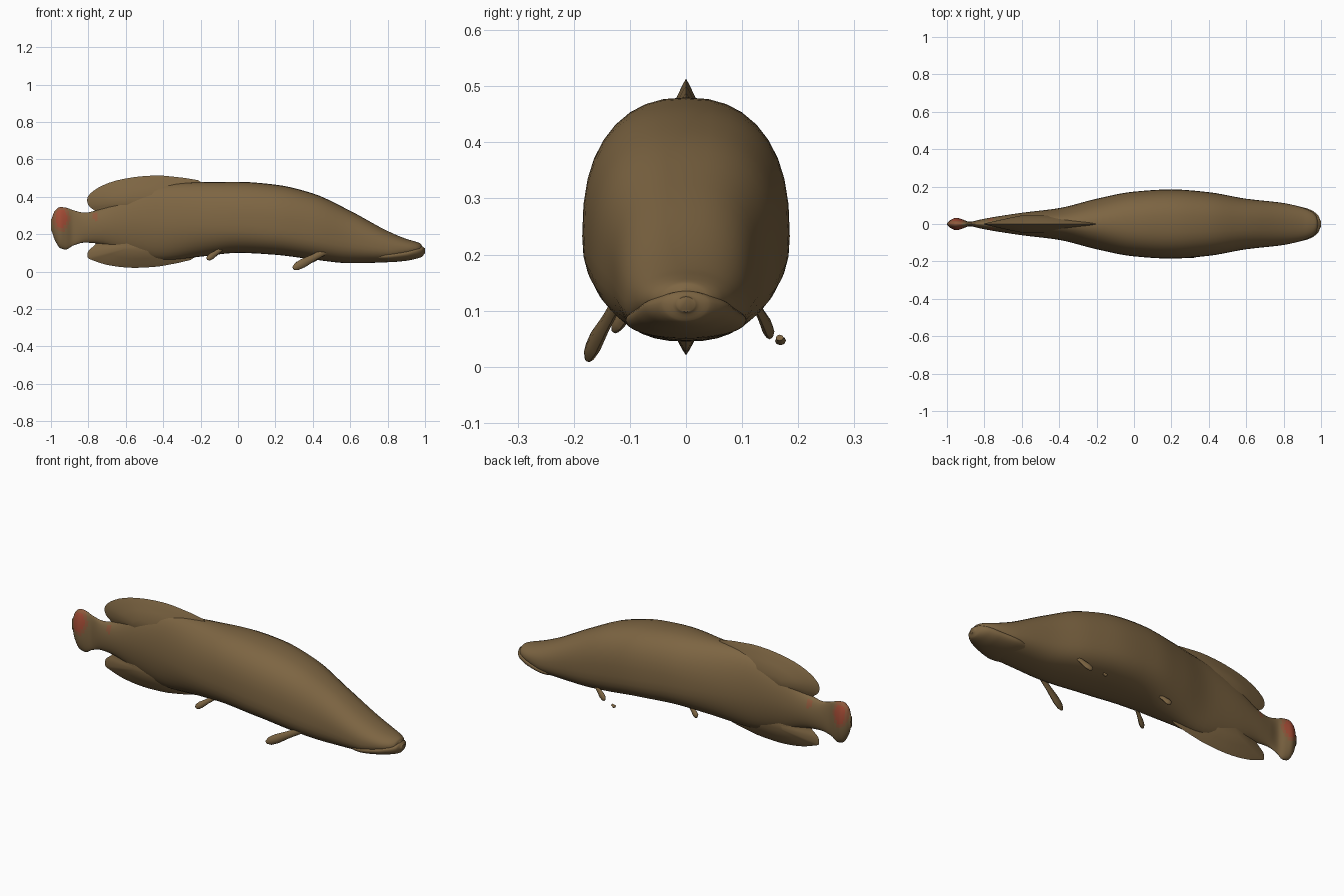
import bpy, bmesh, math
from mathutils import Vector

if "Cube" in bpy.data.objects:
    bpy.data.objects.remove(bpy.data.objects["Cube"])


def material(name, rgb):
    m = bpy.data.materials.new(name)
    m.diffuse_color = (*rgb, 1)
    m.use_nodes = True
    m.node_tree.nodes["Principled BSDF"].inputs["Base Color"].default_value = m.diffuse_color
    return m


BROWN = material("olive_brown", (0.205, 0.130, 0.055))
RED = material("brick_red", (0.36, 0.07, 0.035))
RUST = material("rust_brown", (0.27, 0.10, 0.045))


def finish(bm, name, angle=60):
    bmesh.ops.recalc_face_normals(bm, faces=bm.faces)
    me = bpy.data.meshes.new(name)
    bm.to_mesh(me)
    bm.free()
    for m in (BROWN, RED, RUST):
        me.materials.append(m)
    ob = bpy.data.objects.new(name, me)
    bpy.context.collection.objects.link(ob)
    bpy.ops.object.select_all(action='DESELECT')
    ob.select_set(True)
    bpy.context.view_layer.objects.active = ob
    bpy.ops.object.shade_smooth_by_angle(angle=math.radians(angle))
    return ob


def smooth_stations(rows, steps):
    """Cubic interpolation of station rows, without overshoot."""
    def slope(i, k):
        if i in (0, len(rows) - 1):
            return 0 if k else 1
        a, b, c = rows[i - 1], rows[i], rows[i + 1]
        d1 = (b[k] - a[k]) / (b[0] - a[0])
        d2 = (c[k] - b[k]) / (c[0] - b[0])
        return 0 if d1 * d2 <= 0 else 2 * d1 * d2 / (d1 + d2)

    out = []
    for i in range(len(rows) - 1):
        a, b = rows[i], rows[i + 1]
        h = b[0] - a[0]
        for j in range(steps):
            t = j / steps
            row = [a[0] + h * t]
            for k in range(1, len(a)):
                row.append((2*t**3 - 3*t*t + 1) * a[k] + (t**3 - 2*t*t + t) * h * slope(i, k)
                           + (3*t*t - 2*t**3) * b[k] + (t**3 - t*t) * h * slope(i + 1, k))
            out.append(row)
    return out + [list(rows[-1])]


def loft(rows, name, steps=5, sides=36, paint=None):
    """Rows hold x, bottom, top, half width, height of widest point, squareness."""
    bm = bmesh.new()
    rings = []
    for x, lo, hi, w, f, e in smooth_stations(rows, steps):
        mid = lo + (hi - lo) * f
        ring = []
        for i in range(sides):
            a = 2 * math.pi * i / sides
            c, s = math.cos(a), math.sin(a)
            y = w * math.copysign(abs(c) ** (2 / e), c)
            z = mid + (hi - mid if s > 0 else mid - lo) * math.copysign(abs(s) ** (2 / e), s)
            ring.append(bm.verts.new((x, y, z)))
        rings.append(ring)
    for r, q in zip(rings, rings[1:]):
        for i in range(sides):
            j = (i + 1) % sides
            bm.faces.new((r[i], r[j], q[j], q[i]))
    bm.faces.new(rings[0])
    bm.faces.new(rings[-1])
    if paint:
        for face in bm.faces:
            face.material_index = paint(face.calc_center_median())
    return finish(bm, name)


def pillow(outline, centre, thick, name):
    """Upright fin that thins from its centre to a sharp outline."""
    n = len(outline)
    pts = []
    for i in range(n):
        p = [Vector(outline[(i + k) % n]) for k in (-1, 0, 1, 2)]
        for t in (0, 0.33, 0.67):
            pts.append(0.5 * (2*p[1] + (p[2] - p[0]) * t + (2*p[0] - 5*p[1] + 4*p[2] - p[3]) * t*t
                              + (3*p[1] - p[0] - 3*p[2] + p[3]) * t**3))
    c = Vector(centre)
    bm = bmesh.new()
    rim = [bm.verts.new((p.x, 0, p.y)) for p in pts]
    for side in (-1, 1):
        prev = rim
        for s in (0.93, 0.8, 0.6, 0.3):
            y = side * thick * (1 - s) ** 0.9
            ring = []
            for p in pts:
                q = c + (p - c) * s
                ring.append(bm.verts.new((q.x, y, q.y)))
            for i in range(len(pts)):
                j = (i + 1) % len(pts)
                bm.faces.new((prev[i], prev[j], ring[j], ring[i]))
            prev = ring
        bm.faces.new(prev)
    return finish(bm, name)


def paddle(root, tip, wide, thick, name):
    """Small paired fin: flattened lobe running from root to tip."""
    root, tip = Vector(root), Vector(tip)
    along = (tip - root).normalized()
    flat = along.cross(Vector((0, 1, 0))).normalized()
    out = along.cross(flat)
    bm = bmesh.new()
    rings = []
    for t, s in ((0, 0.7), (0.35, 0.75), (0.7, 1), (0.9, 0.85), (1, 0.35)):
        c = root.lerp(tip, t)
        rings.append([bm.verts.new(c + flat * wide * s * math.cos(a) + out * thick * s * math.sin(a))
                      for a in (i * math.pi / 4 for i in range(8))])
    for r, q in zip(rings, rings[1:]):
        for i in range(8):
            bm.faces.new((r[i], r[(i + 1) % 8], q[(i + 1) % 8], q[i]))
    bm.faces.new(rings[0])
    bm.faces.new(rings[-1])
    return finish(bm, name)


def body_paint(p):
    """Red patch on the tail and spots just ahead of it."""
    d = math.hypot((p.x + 0.945) / 0.04, (p.z - 0.285) / 0.06)
    if d < 0.8:
        return 1
    if d < 1.15:
        return 2
    for x, z, r in ((-0.76, 0.292, 0.02), (-0.69, 0.303, 0.013)):
        if math.hypot(p.x - x, p.z - z) < r:
            return 2
    return 0


# Body with the tail fin
loft([(-1.0, 0.22, 0.28, 0.006, 0.5, 2), (-0.98, 0.17, 0.325, 0.022, 0.5, 2),
      (-0.95, 0.125, 0.345, 0.033, 0.5, 2), (-0.92, 0.118, 0.342, 0.026, 0.5, 2),
      (-0.88, 0.14, 0.328, 0.012, 0.5, 2), (-0.82, 0.155, 0.315, 0.024, 0.5, 2),
      (-0.75, 0.15, 0.33, 0.037, 0.5, 2), (-0.6, 0.10, 0.41, 0.06, 0.5, 1.9),
      (-0.4, 0.06, 0.465, 0.085, 0.47, 1.9), (-0.2, 0.08, 0.478, 0.135, 0.43, 2.1),
      (0.0, 0.10, 0.48, 0.173, 0.4, 2.4), (0.2, 0.09, 0.465, 0.185, 0.38, 2.5),
      (0.4, 0.065, 0.418, 0.17, 0.38, 2.5), (0.6, 0.045, 0.325, 0.135, 0.4, 2.4),
      (0.8, 0.05, 0.217, 0.112, 0.42, 2.3), (0.9, 0.075, 0.175, 0.088, 0.45, 2.2),
      (0.95, 0.09, 0.16, 0.066, 0.45, 2.1), (0.975, 0.10, 0.15, 0.043, 0.45, 2),
      (0.985, 0.12, 0.138, 0.012, 0.5, 2)], "body", paint=body_paint)

# Lower jaw, slightly ahead of the snout
loft([(0.68, 0.06, 0.10, 0.08, 0.5, 2), (0.8, 0.05, 0.115, 0.108, 0.5, 2),
      (0.9, 0.058, 0.125, 0.09, 0.55, 2), (0.95, 0.068, 0.133, 0.073, 0.6, 2),
      (0.985, 0.08, 0.135, 0.045, 0.6, 2), (1.0, 0.098, 0.125, 0.016, 0.5, 2)],
     "lower_jaw")

# Back and belly fins
pillow([(-0.18, 0.465), (-0.35, 0.508), (-0.5, 0.511), (-0.65, 0.487), (-0.75, 0.447),
        (-0.803, 0.40), (-0.80, 0.355), (-0.765, 0.325), (-0.74, 0.30), (-0.6, 0.28),
        (-0.35, 0.32)], (-0.52, 0.37), 0.062, "dorsal_fin")
pillow([(-0.22, 0.085), (-0.38, 0.035), (-0.5, 0.022), (-0.6, 0.022), (-0.7, 0.036),
        (-0.775, 0.06), (-0.803, 0.075), (-0.80, 0.11), (-0.765, 0.142), (-0.74, 0.17),
        (-0.6, 0.22), (-0.35, 0.2)], (-0.53, 0.14), 0.06, "anal_fin")

# Paired fins; those on the far side are shorter
paddle((0.47, -0.125, 0.11), (0.295, -0.177, 0.017), 0.024, 0.012, "front_fin_near")
paddle((0.46, 0.125, 0.11), (0.385, 0.152, 0.056), 0.018, 0.01, "front_fin_far")
paddle((0.33, 0.167, 0.052), (0.31, 0.169, 0.044), 0.008, 0.01, "front_fin_tip")
paddle((-0.09, -0.085, 0.12), (-0.165, -0.13, 0.066), 0.017, 0.01, "rear_fin_near")
paddle((-0.09, 0.085, 0.12), (-0.14, 0.105, 0.085), 0.017, 0.01, "rear_fin_far")
